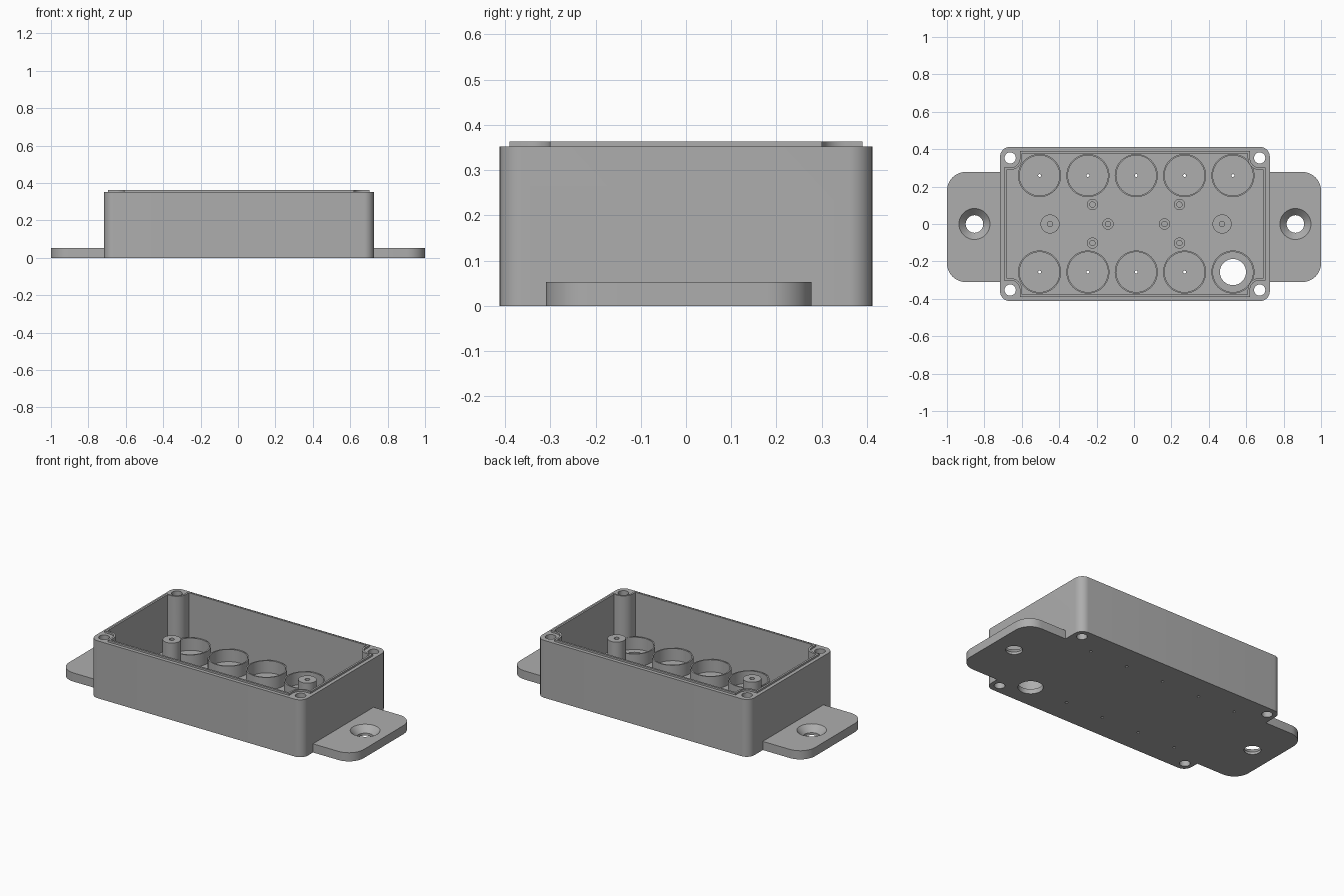
import bpy, bmesh
from math import cos, sin, pi, radians

cube = bpy.data.objects.get("Cube")
if cube:
    bpy.data.objects.remove(cube, do_unlink=True)

# Single plastic colour
GREY = (0.42, 0.42, 0.42, 1)
mat = bpy.data.materials.new("grey_plastic")
mat.use_nodes = True
mat.diffuse_color = GREY
mat.node_tree.nodes["Principled BSDF"].inputs["Base Color"].default_value = GREY

CX = 0.005                      # box centre in x
BOX_X, BOX_Y, TOP = 0.721, 0.412, 0.352
LIP_TOP, FLOOR, FLANGE = 0.363, 0.03, 0.053
SCREW_X, SCREW_Y = 0.667, 0.353
parts = []


def finish(name, bm):
    bmesh.ops.recalc_face_normals(bm, faces=bm.faces)
    mesh = bpy.data.meshes.new(name)
    bm.to_mesh(mesh)
    bm.free()
    mesh.materials.append(mat)
    ob = bpy.data.objects.new(name, mesh)
    bpy.context.collection.objects.link(ob)
    return ob


def prism(name, outline, z0, z1):
    """Extrude a closed outline straight up."""
    bm = bmesh.new()
    face = bm.faces.new([bm.verts.new((x, y, z0)) for x, y in outline])
    new = bmesh.ops.extrude_face_region(bm, geom=[face])["geom"]
    verts = [v for v in new if isinstance(v, bmesh.types.BMVert)]
    bmesh.ops.translate(bm, verts=verts, vec=(0, 0, z1 - z0))
    return finish(name, bm)


def lathe(name, x, y, profile, sides=48, ring=False):
    """Revolve (radius, z) points; a ring closes on itself, otherwise it is capped."""
    bm = bmesh.new()
    loops = [[bm.verts.new((x + r * cos(2 * pi * i / sides), y + r * sin(2 * pi * i / sides), z))
              for i in range(sides)] for r, z in profile]
    pairs = list(zip(loops, loops[1:]))
    if ring:
        pairs.append((loops[-1], loops[0]))
    else:
        bm.faces.new(loops[0])
        bm.faces.new(loops[-1])
    for a, b in pairs:
        for i in range(sides):
            j = (i + 1) % sides
            bm.faces.new((a[i], a[j], b[j], b[i]))
    return finish(name, bm)


def tube(name, x, y, outer, inner, top, sides=48):
    z = FLOOR - 0.005
    parts.append(lathe(name, x, y, [(outer, z), (outer, top), (inner, top), (inner, z)], sides, True))


def rounded(x0, x1, y0, y1, r, steps=10):
    corners = [(x1 - r, y1 - r), (x0 + r, y1 - r), (x0 + r, y0 + r), (x1 - r, y0 + r)]
    return [(cx + r * cos(pi / 2 * (q + i / steps)), cy + r * sin(pi / 2 * (q + i / steps)))
            for q, (cx, cy) in enumerate(corners) for i in range(steps + 1)]


def notched(inset, boss, steps=10):
    """Box outline inset from the walls, stepping around the four screw bosses."""
    hx, hy = BOX_X - inset, BOX_Y - inset
    quarter = [(hx, SCREW_Y - boss)]
    quarter += [(SCREW_X - boss * sin(pi / 2 * i / steps), SCREW_Y - boss * cos(pi / 2 * i / steps))
                for i in range(steps + 1)]
    quarter.append((SCREW_X - boss, hy))
    out = []
    for sx, sy in ((1, 1), (-1, 1), (-1, -1), (1, -1)):
        pts = quarter if sx * sy > 0 else quarter[::-1]
        out += [(CX + sx * x, sy * y) for x, y in pts]
    return out


def boolean(target, tool, operation):
    mod = target.modifiers.new("bool", "BOOLEAN")
    mod.operation, mod.solver, mod.object = operation, "EXACT", tool
    bpy.context.view_layer.objects.active = target
    bpy.ops.object.modifier_apply(modifier=mod.name)
    bpy.data.objects.remove(tool, do_unlink=True)


# Enclosure: box, mounting flange and sealing lip, hollowed out
box = prism("enclosure_box", rounded(CX - BOX_X, CX + BOX_X, -BOX_Y, BOX_Y, 0.052), 0, TOP)
boolean(box, prism("flange", rounded(-1, 1, -0.31, 0.278, 0.1), 0, FLANGE), "UNION")
boolean(box, prism("lip", notched(0.022, 0.052), TOP - 0.05, LIP_TOP), "UNION")
boolean(box, prism("cavity", notched(0.034, 0.064), FLOOR, 0.5), "DIFFERENCE")

# Corner screw holes
for sx in (-1, 1):
    for sy in (-1, 1):
        hole = lathe("hole", CX + sx * SCREW_X, sy * SCREW_Y, [(0.03, -0.1), (0.03, 0.5)], 32)
        boolean(box, hole, "DIFFERENCE")

# Countersunk flange holes
for x in (-0.853, 0.863):
    sink = lathe("sink", x, 0, [(0.047, -0.1), (0.047, 0.015), (0.083, FLANGE), (0.083, 0.1)])
    boolean(box, sink, "DIFFERENCE")
parts.append(box)

# Two rows of cups with pin holes, one with a cable opening
for row, y in (("front", -0.257), ("back", 0.259)):
    for i in range(5):
        x = -0.505 + i * 0.2585
        tube(f"{row}_cup_{i + 1}", x, y, 0.115, 0.107, 0.105)
        opening = row == "front" and i == 4
        r = 0.07 if opening else 0.008
        hole = lathe("hole", x, y, [(r, -0.1), (r, 0.1)], 40 if opening else 10)
        boolean(box, hole, "DIFFERENCE")

# Tall posts and short standoffs
for side, x in (("right", -0.449), ("left", 0.471)):
    tube(f"{side}_tall_post", x, 0, 0.051, 0.014, 0.262, 32)
for i, (x, y) in enumerate([(-0.139, 0), (0.163, 0)] +
                           [(x, y) for x in (-0.222, 0.243) for y in (-0.102, 0.104)]):
    tube(f"standoff_{i + 1}", x, y, 0.03, 0.014, 0.07, 24)

# Smooth round walls, keep edges sharp
bpy.ops.object.select_all(action="DESELECT")
for ob in parts:
    ob.select_set(True)
bpy.context.view_layer.objects.active = box
bpy.ops.object.shade_smooth_by_angle(angle=radians(30))
